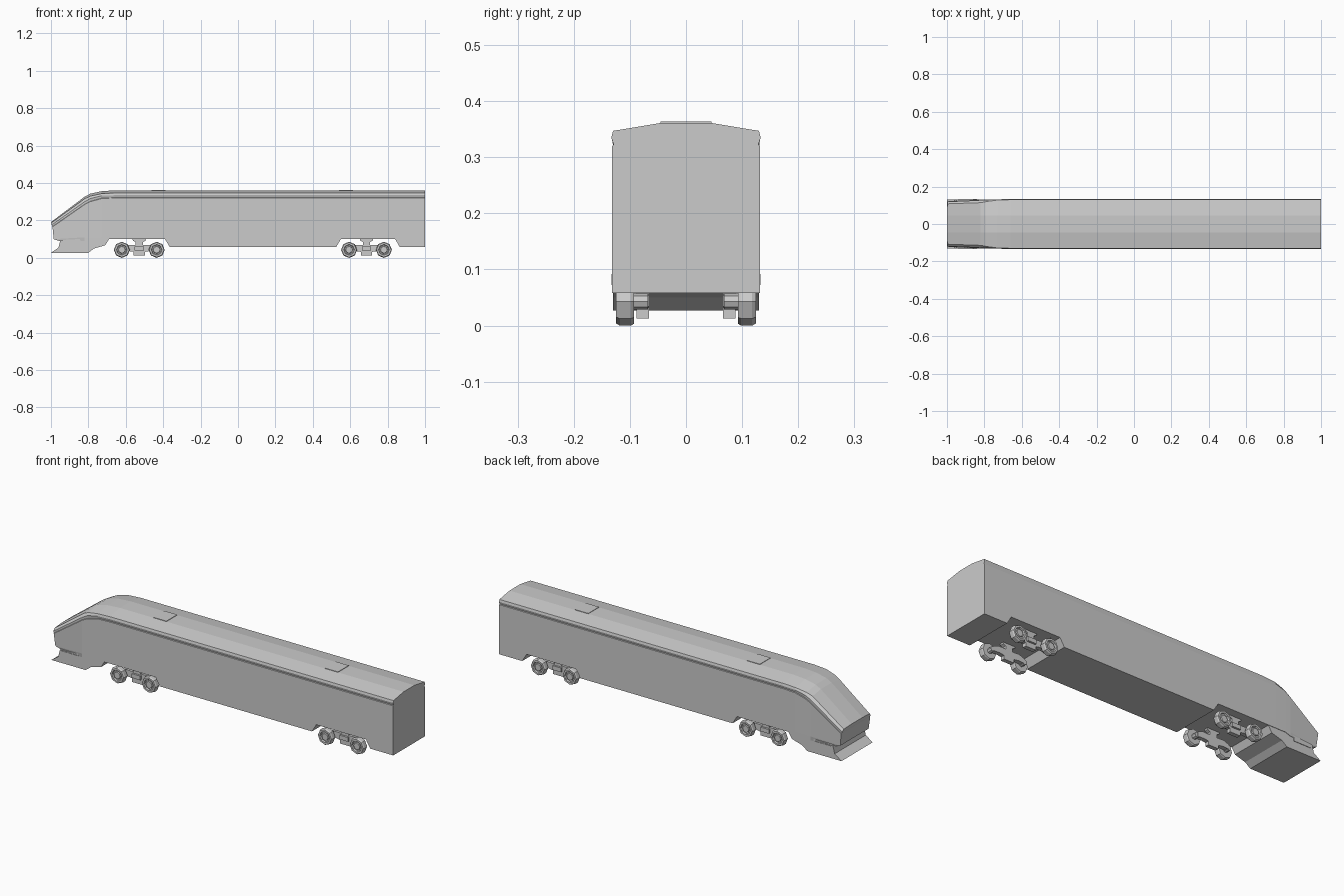
import bpy, bmesh, math

if "Cube" in bpy.data.objects:
    bpy.data.objects.remove(bpy.data.objects["Cube"])


def finish(name, bm):
    bmesh.ops.recalc_face_normals(bm, faces=bm.faces)
    mesh = bpy.data.meshes.new(name)
    bm.to_mesh(mesh)
    bm.free()
    ob = bpy.data.objects.new(name, mesh)
    bpy.context.collection.objects.link(ob)
    return ob


def loft(name, sections):
    """Half sections of (x, y, z), mirrored over y and bridged lengthwise."""
    bm = bmesh.new()
    rings = []
    for s in sections:
        pts = s + [(x, -y, z) for x, y, z in reversed(s)]
        rings.append([bm.verts.new(p) for p in pts])
    n = len(rings[0])
    for a, b in zip(rings, rings[1:]):
        for i in range(n):
            j = (i + 1) % n
            bm.faces.new((a[i], a[j], b[j], b[i]))
    for r in (rings[0], rings[-1]):
        for k in range(n // 2 - 1):
            bm.faces.new((r[k], r[k + 1], r[n - 2 - k], r[n - 1 - k]))
    return finish(name, bm)


def extrude_profile(name, profile, y0, y1):
    bm = bmesh.new()
    face = bm.faces.new([bm.verts.new((x, y0, z)) for x, z in profile])
    out = bmesh.ops.extrude_face_region(bm, geom=[face])
    moved = [g for g in out["geom"] if isinstance(g, bmesh.types.BMVert)]
    bmesh.ops.translate(bm, verts=moved, vec=(0, y1 - y0, 0))
    return finish(name, bm)


def box(name, x0, x1, y0, y1, z0, z1):
    return extrude_profile(name, [(x0, z0), (x1, z0), (x1, z1), (x0, z1)], y0, y1)


def lathe(name, cx, cz, side, profile, steps=8):
    """Turn an (radius, y) profile about the wheel axle."""
    bm = bmesh.new()
    rings = []
    for r, y in profile:
        rings.append([bm.verts.new((cx + r * math.cos(math.tau * k / steps), side * y,
                                    cz + r * math.sin(math.tau * k / steps)))
                      for k in range(steps)])
    for a, b in zip(rings, rings[1:]):
        for i in range(steps):
            j = (i + 1) % steps
            bm.faces.new((a[i], a[j], b[j], b[i]))
    bm.faces.new(rings[0])
    bm.faces.new(rings[-1])
    return finish(name, bm)


# Car body: slanted nose, then constant section with two bogie recesses
def section(x, base, low, side, eave, shoulder, roof):
    pts = [(.132, base), (.132, low), side, (side[0] - .003, side[1] + .002),
           eave, shoulder, roof]
    return [(x, y, z) for y, z in pts]


nose = [(-.955, .116, .09), (-.985, .118, .10), (-.992, .122, .165), (-.993, .119, .167),
        (-.996, .119, .176), (-.998, .108, .187), (-1, .045, .191)]
sections = [
    nose,
    section(-.82, .09, .11, (.130, .285), (.127, .300), (.114, .316), (.045, .327)),
    section(-.79, .10, .11, (.131, .300), (.129, .317), (.120, .330), (.045, .343)),
    section(-.73, .10, .11, (.132, .317), (.132, .332), (.128, .343), (.045, .356)),
]
for x, base in [(-.66, .10), (-.39, .10), (-.365, .058), (.525, .058),
                (.55, .10), (.84, .10), (.865, .058), (1, .058)]:
    sections.append(section(x, base, .11, (.132, .32), (.133, .335), (.130, .347), (.045, .361)))
loft("car_body", sections)

# Front apron with projecting lower lip
extrude_profile("front_apron", [(-1, .027), (-.96, .055), (-.95, .095), (-.72, .108), (-.69, .10),
                                (-.71, .067), (-.77, .05), (-.80, .027)], -.13, .13)

# Roof hatches and apron trim strips
for x in (-.425, .578):
    box("roof_hatch", x - .038, x + .038, -.045, .045, .35, .3635)
for s in (-1, 1):
    box("apron_trim", -.94, -.84, s * .12, s * .1325, .072, .092)

# Bogies: side frames, wheels and axle stubs
half = [(.012, .105), (.036, .105), (.034, .092), (.02, .085), (.02, .068), (.06, .07),
        (.092, .058), (.092, .034), (.055, .036), (.03, .032), (.03, .013)]
frame = half + [(-x, z) for x, z in reversed(half)]
wheel = [(.03, .093), (.040, .093), (.043, .098), (.043, .118), (.039, .125), (.029, .125),
         (.026, .117), (.020, .117), (.018, .123), (.010, .123)]
for cx in (-.528, .687):
    for s in (-1, 1):
        extrude_profile("bogie_frame", [(cx + x, z) for x, z in frame], s * .066, s * .088)
        box("suspension_block", cx - .025, cx + .025, s * .085, s * .098, .04, .062)
        for dx in (-.093, .093):
            lathe("wheel", cx + dx, .043, s, wheel)
            lathe("axle_stub", cx + dx, .043, s, [(.014, .068), (.014, .096)])
